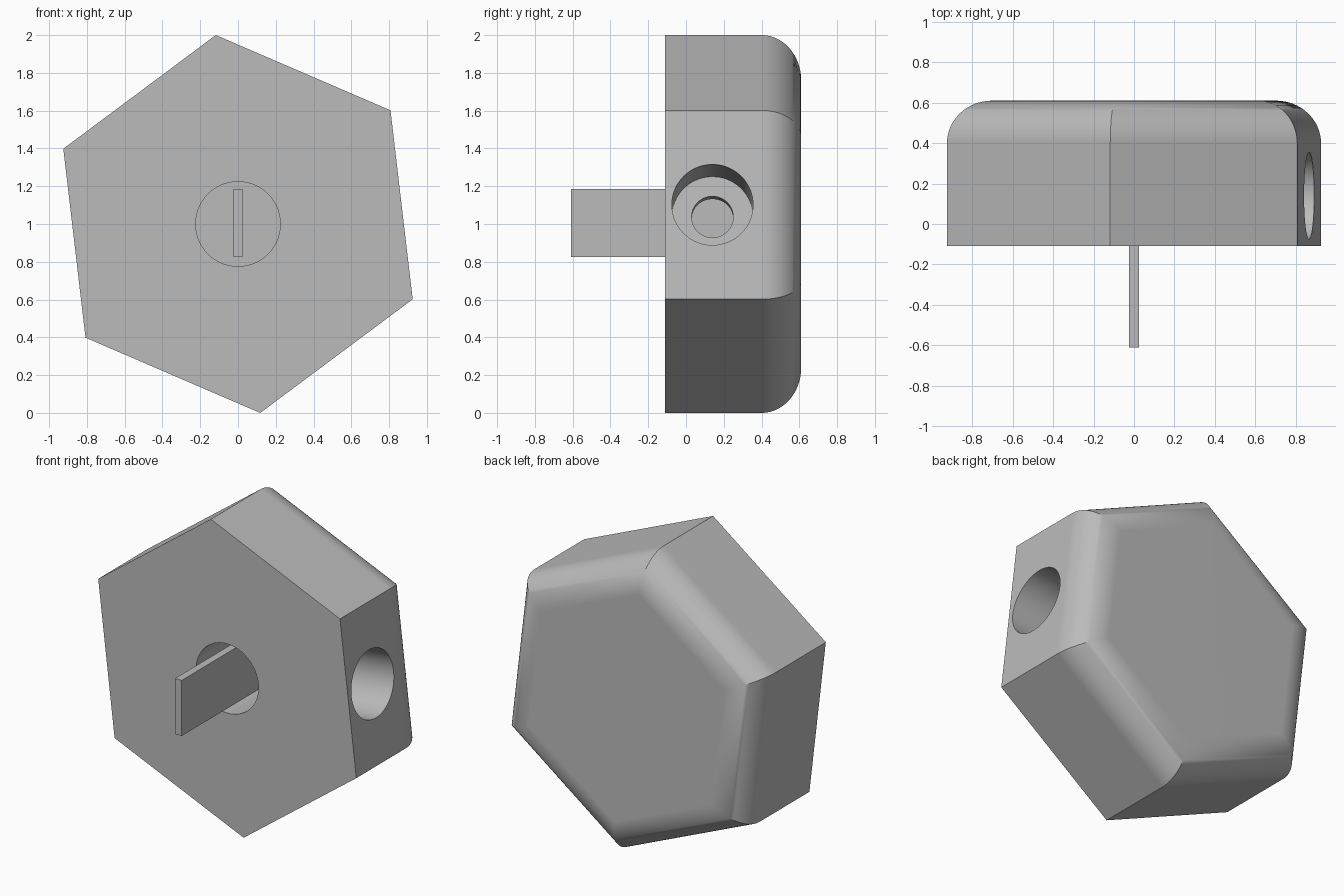
import bpy, bmesh, math
from mathutils import Matrix, Vector

cube = bpy.data.objects.get("Cube")
if cube:
    bpy.data.objects.remove(cube, do_unlink=True)

RADIUS, TILT = 1.007, math.radians(6.7)
FRONT, BACK, FILLET = -0.11, 0.61, 0.21
CENTRE = Vector((0, 0, 1))

grey = bpy.data.materials.new("plain grey")
grey.use_nodes = True
colour = (0.5, 0.5, 0.5, 1)
grey.diffuse_color = colour
grey.node_tree.nodes["Principled BSDF"].inputs["Base Color"].default_value = colour


def make_object(name, bm):
    bmesh.ops.recalc_face_normals(bm, faces=bm.faces)
    mesh = bpy.data.meshes.new(name)
    bm.to_mesh(mesh)
    bm.free()
    mesh.materials.append(grey)
    obj = bpy.data.objects.new(name, mesh)
    bpy.context.collection.objects.link(obj)
    return obj


def make_active(obj):
    bpy.ops.object.select_all(action="DESELECT")
    obj.select_set(True)
    bpy.context.view_layer.objects.active = obj


def cylinder_between(name, start, end, radius):
    axis = end - start
    turn = axis.to_track_quat("Z", "Y").to_matrix().to_4x4()
    bm = bmesh.new()
    bmesh.ops.create_cone(bm, cap_ends=True, segments=64, radius1=radius,
                          radius2=radius, depth=axis.length,
                          matrix=Matrix.Translation((start + end) / 2) @ turn)
    obj = make_object(name, bm)
    obj.hide_render = True
    return obj


# Hexagonal knob body: stacked hexagons follow the rounded back rim
def hexagon(bm, y, inset):
    r = RADIUS - inset / math.cos(math.pi / 6)
    ring = []
    for i in range(6):
        a = math.pi / 2 + TILT + i * math.pi / 3
        ring.append(bm.verts.new((r * math.cos(a), y, 1 + r * math.sin(a))))
    return ring


bm = bmesh.new()
rings = [hexagon(bm, FRONT, 0)]
STEPS = 16
for i in range(STEPS + 1):
    t = math.pi / 2 * i / STEPS
    rings.append(hexagon(bm, BACK - FILLET * (1 - math.sin(t)),
                         FILLET * (1 - math.cos(t))))
for low, high in zip(rings, rings[1:]):
    for i in range(6):
        j = (i + 1) % 6
        bm.faces.new((low[i], low[j], high[j], high[i]))
bm.faces.new(rings[0])
bm.faces.new(rings[-1])
body = make_object("knob_body", bm)

# Front bore, and a stepped screw hole in the tilted side face
outward = Vector((math.cos(TILT), 0, math.sin(TILT)))
screw_axis = CENTRE + Vector((0, 0.14, 0))
FLOOR = 0.39
cutters = [
    cylinder_between("bore_cutter", CENTRE + Vector((0, FRONT - 0.2, 0)),
                     CENTRE + Vector((0, FLOOR, 0)), 0.224),
    cylinder_between("screw_head_cutter", screw_axis + outward * 0.32,
                     screw_axis + outward * 1.1, 0.215),
    cylinder_between("screw_shank_cutter", screw_axis + outward * 0.1,
                     screw_axis + outward * 0.6, 0.11),
]
make_active(body)
for cutter in cutters:
    mod = body.modifiers.new("cut", "BOOLEAN")
    mod.operation = "DIFFERENCE"
    mod.solver = "EXACT"
    mod.object = cutter
    bpy.ops.object.modifier_apply(modifier=mod.name)
for cutter in cutters:
    bpy.data.objects.remove(cutter, do_unlink=True)
make_active(body)
bpy.ops.object.shade_smooth_by_angle(angle=math.radians(30))
weighted = body.modifiers.new("even_shading", "WEIGHTED_NORMAL")
weighted.keep_sharp = True

# Flat blade standing out of the bore
bm = bmesh.new()
length = FLOOR + 0.61
bmesh.ops.create_cube(bm, size=1, matrix=Matrix.Translation(
    (0, FLOOR - length / 2, 1.005)) @ Matrix.Diagonal((0.048, length, 0.36, 1)))
make_object("shaft_blade", bm)
